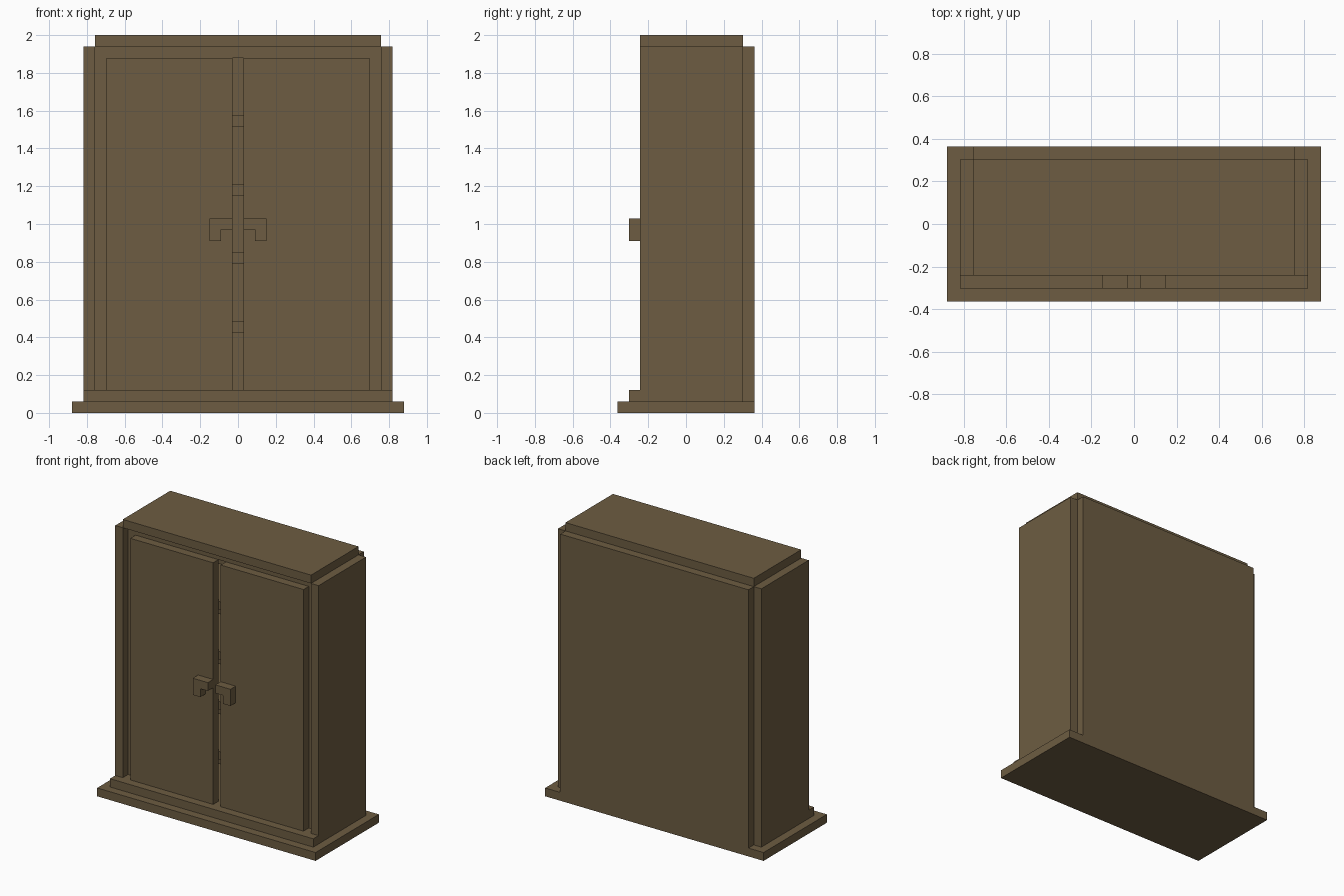
import bpy, bmesh

cube = bpy.data.objects.get("Cube")
if cube:
    bpy.data.objects.remove(cube, do_unlink=True)

U = 2 / 33  # one board thickness; the cabinet is 33 boards tall

wood = bpy.data.materials.new("dark_brown_wood")
wood.use_nodes = True
colour = (0.153, 0.108, 0.054, 1)
wood.diffuse_color = colour
bsdf = next(n for n in wood.node_tree.nodes if n.type == 'BSDF_PRINCIPLED')
bsdf.inputs["Base Color"].default_value = colour


def prism(name, profile, y0, y1):
    """Extrude a front (x, z) profile from y0 to y1, all in board units."""
    bm = bmesh.new()
    face = bm.faces.new([bm.verts.new((x * U, y0 * U, z * U)) for x, z in profile])
    ext = bmesh.ops.extrude_face_region(bm, geom=[face])
    verts = [v for v in ext["geom"] if isinstance(v, bmesh.types.BMVert)]
    bmesh.ops.translate(bm, verts=verts, vec=(0, (y1 - y0) * U, 0))
    bmesh.ops.recalc_face_normals(bm, faces=bm.faces)
    mesh = bpy.data.meshes.new(name)
    bm.to_mesh(mesh)
    bm.free()
    mesh.materials.append(wood)
    obj = bpy.data.objects.new(name, mesh)
    bpy.context.collection.objects.link(obj)
    return obj


def board(name, x0, x1, y0, y1, z0, z1):
    return prism(name, [(x0, z0), (x1, z0), (x1, z1), (x0, z1)], y0, y1)


# Stepped base
board("base", -14.5, 14.5, -6, 6, 0, 1)
board("front_step", -13.5, 13.5, -5, -4, 1, 2)
board("floor", -12.5, 12.5, -4, 5, 1, 2)

# Back and lid
board("back_panel", -12.5, 12.5, 5, 6, 1, 32)
board("lid", -12.5, 12.5, -4, 5, 32, 33)

# Inner carcass, set back so the doors stand proud of it
prism("inner_frame", [(-12.5, 2), (-11.5, 2), (-11.5, 31), (11.5, 31),
                      (11.5, 2), (12.5, 2), (12.5, 32), (-12.5, 32)], -3, 5)

# Shelves, seen through the gap between the doors
for i, z in enumerate((7, 13, 19, 25)):
    board(f"shelf_{i + 1}", -11.5, 11.5, -3, 5, z, z + 1)

# Mirrored side panels, doors and hooked handles
for side, s in (("left", 1), ("right", -1)):
    board(f"{side}_side_panel", s * 12.5, s * 13.5, -4, 5, 1, 32)
    board(f"{side}_door", s * 0.5, s * 11.5, -4, -3, 2, 31)
    hook = [(0.5, 16), (1.5, 16), (1.5, 15), (2.5, 15), (2.5, 17), (0.5, 17)]
    prism(f"{side}_handle", [(s * x, z) for x, z in hook], -5, -4)
